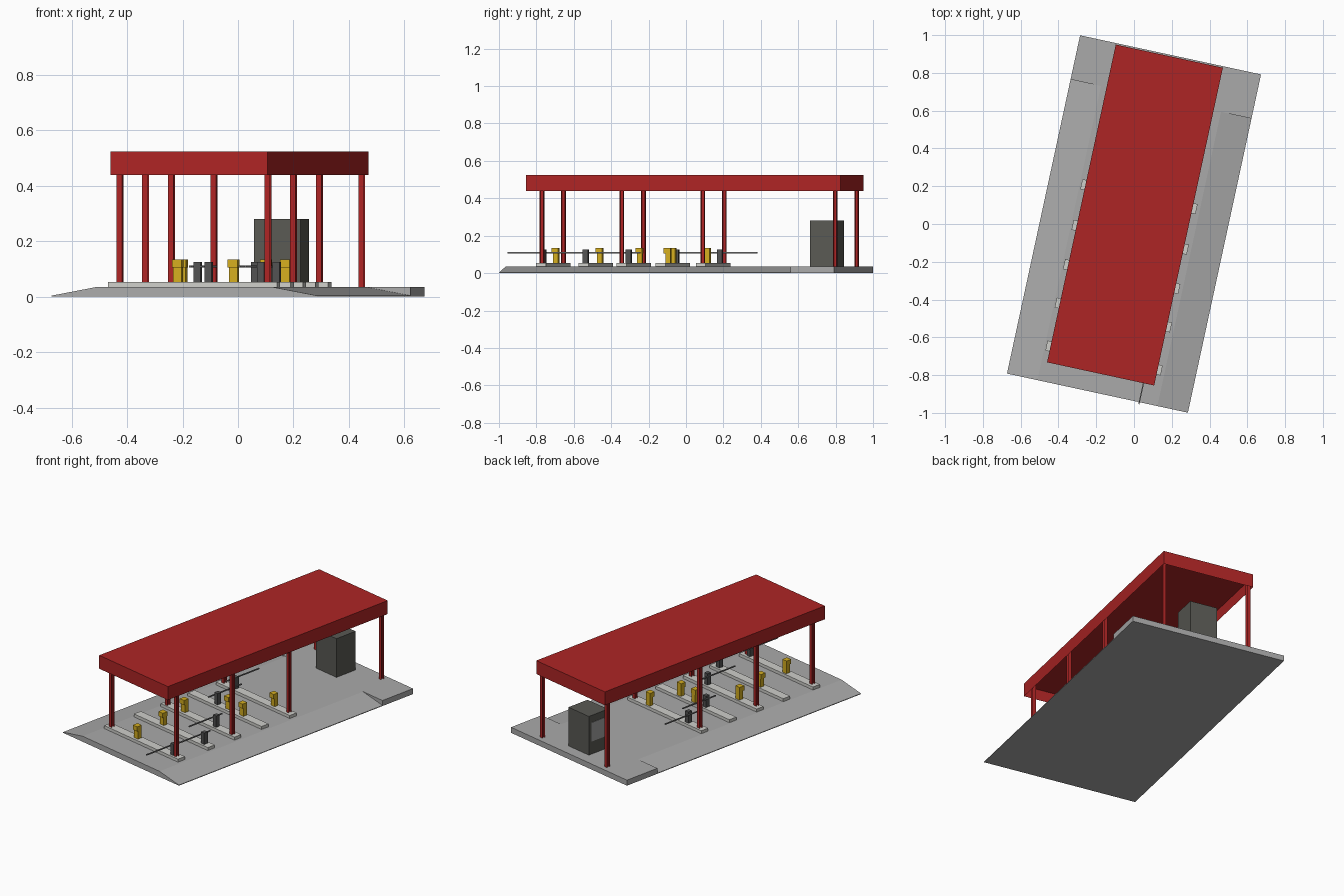
import bpy, bmesh, math
from mathutils import Matrix

if "Cube" in bpy.data.objects:
    bpy.data.objects.remove(bpy.data.objects["Cube"])

ROT = Matrix.Rotation(math.radians(-12.2), 4, 'Z')   # whole station is turned
CX = -0.005                                          # canopy / island centre line


def material(name, rgb):
    m = bpy.data.materials.new(name)
    m.diffuse_color = (*rgb, 1)
    m.use_nodes = True
    m.node_tree.nodes["Principled BSDF"].inputs["Base Color"].default_value = m.diffuse_color
    return m


RED = material("red", (0.42, 0.018, 0.018))
CONCRETE = material("concrete grey", (0.40, 0.40, 0.40))
ISLAND = material("pale kerb", (0.62, 0.62, 0.59))
YELLOW = material("yellow", (0.66, 0.42, 0.014))
DARK = material("dark grey", (0.085, 0.085, 0.085))
OLIVE = material("booth grey", (0.10, 0.10, 0.088))
STEEL = material("boom grey", (0.22, 0.22, 0.22))
GLASS = material("window grey", (0.36, 0.36, 0.36))


def finish(name, bm, mat):
    bmesh.ops.recalc_face_normals(bm, faces=bm.faces)
    bm.transform(ROT)
    me = bpy.data.meshes.new(name)
    bm.to_mesh(me)
    bm.free()
    me.materials.append(mat)
    ob = bpy.data.objects.new(name, me)
    bpy.context.collection.objects.link(ob)
    return ob


def add_box(bm, x0, x1, y0, y1, z0, z1):
    mtx = Matrix.Translation(((x0 + x1) / 2, (y0 + y1) / 2, (z0 + z1) / 2))
    mtx = mtx @ Matrix.Diagonal((x1 - x0, y1 - y0, z1 - z0, 1))
    return bmesh.ops.create_cube(bm, size=1, matrix=mtx)


def boxes(name, mat, *dims):
    bm = bmesh.new()
    for d in dims:
        add_box(bm, *d)
    return finish(name, bm, mat)


def extrude_profile(name, mat, pts, vec):
    bm = bmesh.new()
    f = bm.faces.new([bm.verts.new(p) for p in pts])
    r = bmesh.ops.extrude_face_region(bm, geom=[f])
    vs = [g for g in r['geom'] if isinstance(g, bmesh.types.BMVert)]
    bmesh.ops.translate(bm, verts=vs, vec=vec)
    return finish(name, bm, mat)


# Ground slab: ramped lanes in front, full-height block at the back
TOP = 0.035
lane = [(-0.49, 0), (0.49, 0), (0.49, 0.004), (0.325, TOP), (-0.325, TOP), (-0.49, 0.004)]
extrude_profile("ramped_slab", CONCRETE, [(x, -0.916, z) for x, z in lane], (0, 1.593, 0))
boxes("rear_slab", CONCRETE, (-0.49, 0.49, 0.677, 0.916, 0, TOP))

# Canopy: box open underneath, with thin fascia walls
bm = bmesh.new()
add_box(bm, CX - 0.29, CX + 0.29, -0.813, 0.908, 0.44, 0.525)
under = [f for f in bm.faces if f.normal.z < -0.5 or f.calc_center_median().z < 0.441]
bmesh.ops.inset_region(bm, faces=under, thickness=0.008)
bmesh.ops.translate(bm, verts=list({v for f in under for v in f.verts}), vec=(0, 0, 0.065))
finish("canopy", bm, RED)

# H-section columns, in pairs
w, t = 0.0105, 0.003
h_profile = [(-w, -w), (w, -w), (w, -w + t), (t / 2, -w + t), (t / 2, w - t), (w, w - t),
             (w, w), (-w, w), (-w, w - t), (-t / 2, w - t), (-t / 2, -w + t), (-w, -w + t)]
for y in (-0.73, -0.293, 0.15, 0.874):
    for s in (-1, 1):
        cx = CX + s * 0.273
        extrude_profile("column", RED, [(cx + a, y + b, TOP - 0.005) for a, b in h_profile],
                        (0, 0, 0.475))

# Lane islands
ISLAND_Y = (-0.727, -0.494, -0.286, -0.073, 0.147)
for y in ISLAND_Y:
    boxes("island", ISLAND, (CX - 0.312, CX + 0.312, y - 0.027, y + 0.027, TOP - 0.005, 0.054))

# Yellow ticket machines: body with overhanging head
for i, x in ((0, -0.065), (1, -0.10), (2, -0.145), (3, 0.0), (3, 0.12), (4, 0.145)):
    y = ISLAND_Y[i]
    boxes("ticket_machine", YELLOW,
          (x - 0.016, x + 0.016, y - 0.010, y + 0.017, 0.052, 0.108),
          (x - 0.018, x + 0.018, y - 0.019, y + 0.017, 0.106, 0.135))

# Barrier housings with boom arms across the lanes
for y, x, d in zip(ISLAND_Y, (0.243, 0.25, 0.126, -0.092, -0.18), (-1, -1, -1, 1, 1)):
    boxes("barrier_housing", DARK, (x - 0.013, x + 0.013, y - 0.014, y + 0.014, 0.052, 0.126))
    a, b = sorted((y - d * 0.06, y + d * 0.20))
    boxes("barrier_boom", STEEL, (x - 0.019, x - 0.013, a, b, 0.105, 0.112))

# Control booth with a window on its left side
bx, by = -0.006, 0.771
boxes("booth", OLIVE, (bx - 0.086, bx + 0.086, by - 0.0745, by + 0.0745, TOP - 0.005, 0.28))
boxes("booth_window", GLASS, (bx - 0.088, bx - 0.08, by - 0.055, by + 0.055, 0.115, 0.235))
